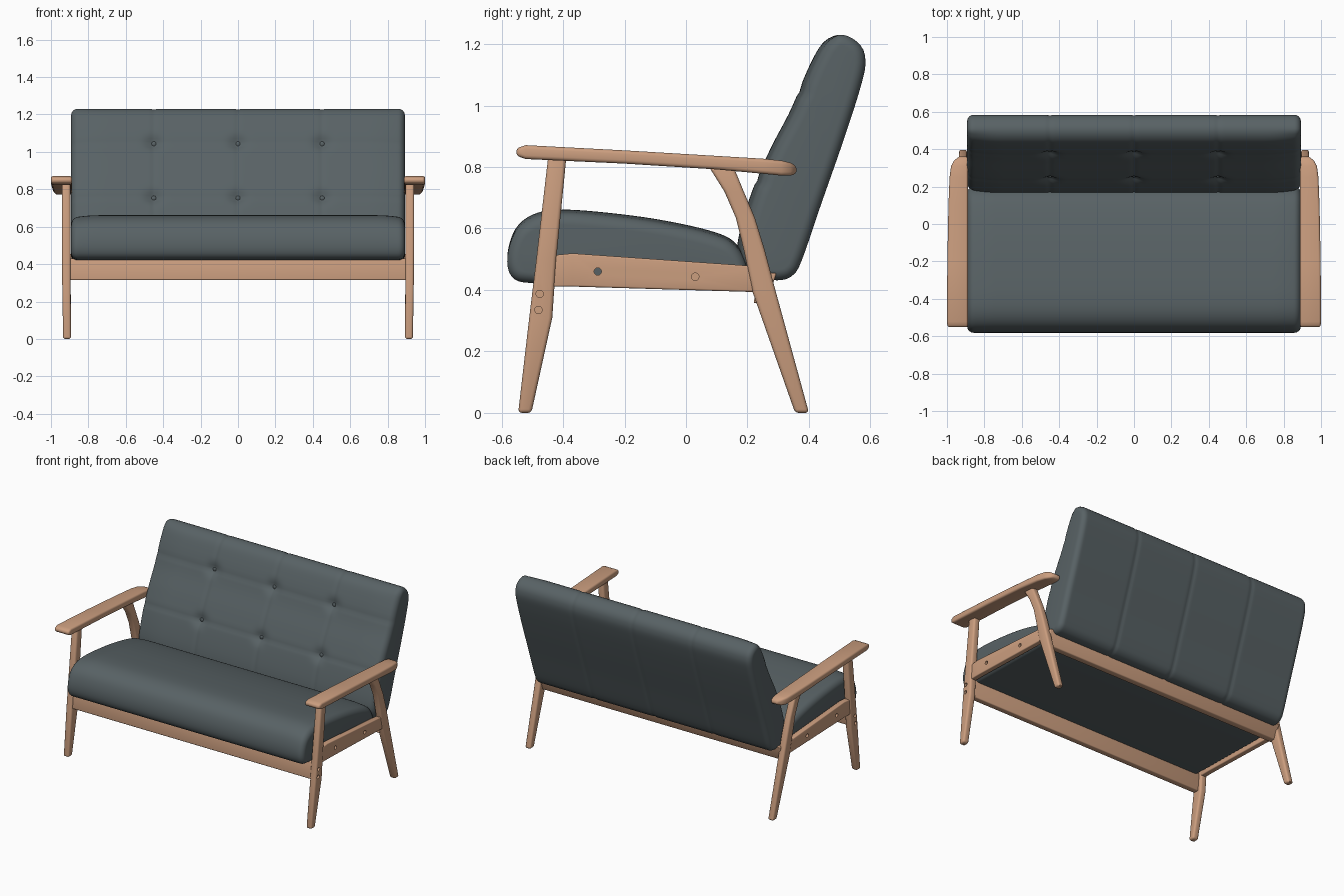
import bpy, bmesh, math
from mathutils import Vector

if "Cube" in bpy.data.objects:
    bpy.data.objects.remove(bpy.data.objects["Cube"])


def material(name, rgb):
    m = bpy.data.materials.new(name)
    m.diffuse_color = (*rgb, 1)
    m.use_nodes = True
    m.node_tree.nodes["Principled BSDF"].inputs["Base Color"].default_value = m.diffuse_color
    return m


GREY = material("slate upholstery", (0.098, 0.122, 0.130))
WOOD = material("light wood", (0.60, 0.342, 0.212))


def add_object(name, bm, mat):
    bmesh.ops.recalc_face_normals(bm, faces=bm.faces)
    me = bpy.data.meshes.new(name)
    bm.to_mesh(me)
    bm.free()
    me.materials.append(mat)
    ob = bpy.data.objects.new(name, me)
    bpy.context.collection.objects.link(ob)
    return ob


def shade(ob, angle=35):
    bpy.ops.object.select_all(action='DESELECT')
    ob.select_set(True)
    bpy.context.view_layer.objects.active = ob
    bpy.ops.object.shade_smooth_by_angle(angle=math.radians(angle))


def hole_cutter(holes):
    """Cylinders along x for the screw holes: (y, z, depth)."""
    bm = bmesh.new()
    for y, z, depth in holes:
        geo = bmesh.ops.create_cone(bm, cap_ends=True, segments=20, radius1=0.012,
                                    radius2=0.012, depth=2 * depth)
        for v in geo['verts']:
            v.co = Vector((0.94 + v.co.z, y + v.co.x, z + v.co.y))
    ob = add_object("hole_cutter", bm, WOOD)
    ob.hide_render = True
    return ob


def wood_part(name, stations, bevel=0.012, mirror=True, holes=()):
    """Loft rectangles; each station is two (y, z) edges plus inner and outer x."""
    bm = bmesh.new()
    rings = []
    for a, b, x0, x1 in stations:
        rings.append([bm.verts.new(p) for p in
                      ((x0, *a), (x1, *a), (x1, *b), (x0, *b))])
    for r, s in zip(rings, rings[1:]):
        for i in range(4):
            j = (i + 1) % 4
            bm.faces.new((r[i], r[j], s[j], s[i]))
    bm.faces.new(rings[0])
    bm.faces.new(rings[-1])
    ob = add_object(name, bm, WOOD)
    mod = ob.modifiers.new("round edges", 'BEVEL')
    mod.width, mod.segments, mod.limit_method = bevel, 3, 'ANGLE'
    mod.angle_limit = math.radians(45)
    cutter = None
    if holes:
        cutter = hole_cutter(holes)
        mod = ob.modifiers.new("holes", 'BOOLEAN')
        mod.operation, mod.object, mod.solver = 'DIFFERENCE', cutter, 'EXACT'
    if mirror:
        ob.modifiers.new("both sides", 'MIRROR')
    deps = bpy.context.evaluated_depsgraph_get()
    baked = bpy.data.meshes.new_from_object(ob.evaluated_get(deps))
    ob.modifiers.clear()
    ob.data = baked
    if cutter:
        bpy.data.objects.remove(cutter)
    shade(ob)
    return ob


def smooth_loop(points, step=0.015):
    """Closed Catmull-Rom curve through (y, z) points, with outward normals."""
    pts = [Vector(p) for p in points]
    n, out = len(pts), []
    for i in range(n):
        p0, p1, p2, p3 = (pts[(i + k) % n] for k in (-1, 0, 1, 2))
        count = max(3, int((p2 - p1).length / step))
        for k in range(count):
            t = k / count
            out.append(0.5 * (2 * p1 + (p2 - p0) * t
                              + (2 * p0 - 5 * p1 + 4 * p2 - p3) * t * t
                              + (3 * p1 - p0 - 3 * p2 + p3) * t ** 3))
    m = len(out)
    normals = []
    for i in range(m):
        d = (out[(i + 1) % m] - out[i - 1]).normalized()
        normals.append(Vector((d.y, -d.x)))
    return out, normals


def cushion(name, profile, half, dent, r=0.035):
    """Loft the side profile along x with rounded ends; dent(x, p, n) sinks it."""
    pts, nrm = smooth_loop(profile)
    flat = half - r
    end = [(flat + r * math.sin(a), r * (1 - math.cos(a)))
           for a in (math.pi / 2 * k / 7 for k in range(1, 8))]
    count = 2 * int(flat / 0.0105)
    mid = [(-flat + 2 * flat * k / count, 0) for k in range(count + 1)]
    stations = [(-x, d) for x, d in reversed(end)] + mid + end
    bm = bmesh.new()
    rings = []
    for x, inset in stations:
        ring = []
        for p, n in zip(pts, nrm):
            q = p - n * (inset + dent(x, p, n))
            ring.append(bm.verts.new((x, q.x, q.y)))
        rings.append(ring)
    m = len(pts)
    for a, b in zip(rings, rings[1:]):
        for i in range(m):
            j = (i + 1) % m
            bm.faces.new((a[i], a[j], b[j], b[i]))
    bm.faces.new(rings[0])
    bm.faces.new(rings[-1])
    ob = add_object(name, bm, GREY)
    shade(ob, 50)
    return ob


def bump(d, width):
    return math.exp(-(d / width) ** 2)


def edge_drop(x, half, reach):
    return max(0, 1 - (half - abs(x)) / reach) ** 2


# Seat cushion, crowned toward the middle
HALF = 0.892
seat_profile = [(-0.5, 0.422), (-0.35, 0.415), (-0.1, 0.41), (0.1, 0.406), (0.18, 0.412),
                (0.2, 0.45), (0.19, 0.51), (0.15, 0.562), (0.08, 0.592), (-0.05, 0.622),
                (-0.2, 0.645), (-0.38, 0.661), (-0.48, 0.652), (-0.545, 0.612),
                (-0.576, 0.545), (-0.58, 0.475), (-0.557, 0.434)]
cushion("seat_cushion", seat_profile, HALF,
        lambda x, p, n: 0.015 * max(0, n.y) * edge_drop(x, HALF, 0.15))

# Back cushion with button tufts and stitched seams
COLS, ROWS = (-0.45, 0, 0.45), (0.76, 1.05)
back_profile = [(0.2, 0.455), (0.25, 0.437), (0.31, 0.432), (0.35, 0.45), (0.378, 0.5),
                (0.44, 0.68), (0.51, 0.88), (0.565, 1.05), (0.584, 1.14), (0.567, 1.197),
                (0.51, 1.23), (0.45, 1.208), (0.402, 1.13), (0.34, 0.985), (0.275, 0.86),
                (0.217, 0.727), (0.175, 0.59), (0.168, 0.51)]


def back_dent(x, p, n):
    depth = 0.004 * max(bump(x - c, 0.012) for c in COLS)
    if n.x < -0.3:
        depth += 0.02 * edge_drop(x, HALF, 0.2) * -n.x
        depth += 0.004 * max(bump(p.y - r, 0.012) for r in ROWS)
        for c in COLS:
            for r in ROWS:
                depth += 0.022 * bump(math.hypot((x - c) * 0.8, p.y - r), 0.035)
    return depth


cushion("back_cushion", back_profile, HALF, back_dent)

# Buttons sunk into the tufts
bm = bmesh.new()
front = [p for p, n in zip(*smooth_loop(back_profile, 0.004)) if n.x < -0.3]
for row in ROWS:
    spot = min(front, key=lambda p: abs(p.y - row))
    for col in COLS:
        geo = bmesh.ops.create_uvsphere(bm, u_segments=16, v_segments=8, radius=0.014)
        for v in geo['verts']:
            v.co = Vector((col + v.co.x, spot.x + 0.026 + v.co.y * 0.5,
                           spot.y - 0.009 + v.co.z))
shade(add_object("back_buttons", bm, GREY), 60)

# Front legs, tapering down from the seat rail
wood_part("front_legs", [
    ((-0.447, 0.845), (-0.388, 0.845), 0.897, 0.942),
    ((-0.487, 0.50), (-0.422, 0.50), 0.895, 0.942),
    ((-0.510, 0.31), (-0.435, 0.31), 0.895, 0.940),
    ((-0.546, 0.0), (-0.503, 0.0), 0.893, 0.935)],
    holes=[(-0.476, 0.387, 0.02), (-0.480, 0.335, 0.02)])

# Rear legs, bent backward
wood_part("rear_legs", [
    ((0.075, 0.80), (0.155, 0.80), 0.897, 0.942),
    ((0.125, 0.72), (0.188, 0.72), 0.897, 0.942),
    ((0.162, 0.635), (0.224, 0.635), 0.897, 0.942),
    ((0.188, 0.53), (0.256, 0.53), 0.895, 0.942),
    ((0.216, 0.395), (0.292, 0.395), 0.895, 0.940),
    ((0.355, 0.0), (0.400, 0.0), 0.893, 0.935)])

# Armrests: back end is lower, narrower and rounded
arm = [(-0.552, 0.861, 0.836, 0.997), (-0.522, 0.871, 0.826, 1.0), (-0.2, 0.854, 0.811, 0.998),
       (0.1, 0.836, 0.792, 0.992), (0.25, 0.827, 0.778, 0.986), (0.31, 0.821, 0.772, 0.978),
       (0.34, 0.814, 0.772, 0.962), (0.36, 0.802, 0.778, 0.935)]
wood_part("armrests", [((y, top), (y, bottom), 0.888, out) for y, top, bottom, out in arm],
          bevel=0.013)

# Side rails between the legs
wood_part("side_rails", [
    ((-0.46, 0.51), (-0.46, 0.41), 0.896, 0.934),
    ((-0.37, 0.519), (-0.37, 0.411), 0.896, 0.934),
    ((0.23, 0.477), (0.23, 0.393), 0.896, 0.934)], bevel=0.006,
    holes=[(-0.287, 0.46, 0.06), (0.03, 0.443, 0.02)])

# Front and rear rails across the full width
wood_part("front_rail", [
    ((-0.500, 0.315), (-0.460, 0.315), -0.91, 0.91),
    ((-0.488, 0.43), (-0.448, 0.43), -0.91, 0.91)], bevel=0.006, mirror=False)
wood_part("rear_rail", [
    ((0.219, 0.357), (0.262, 0.357), -0.91, 0.91),
    ((0.245, 0.455), (0.295, 0.455), -0.91, 0.91)], bevel=0.006, mirror=False)
